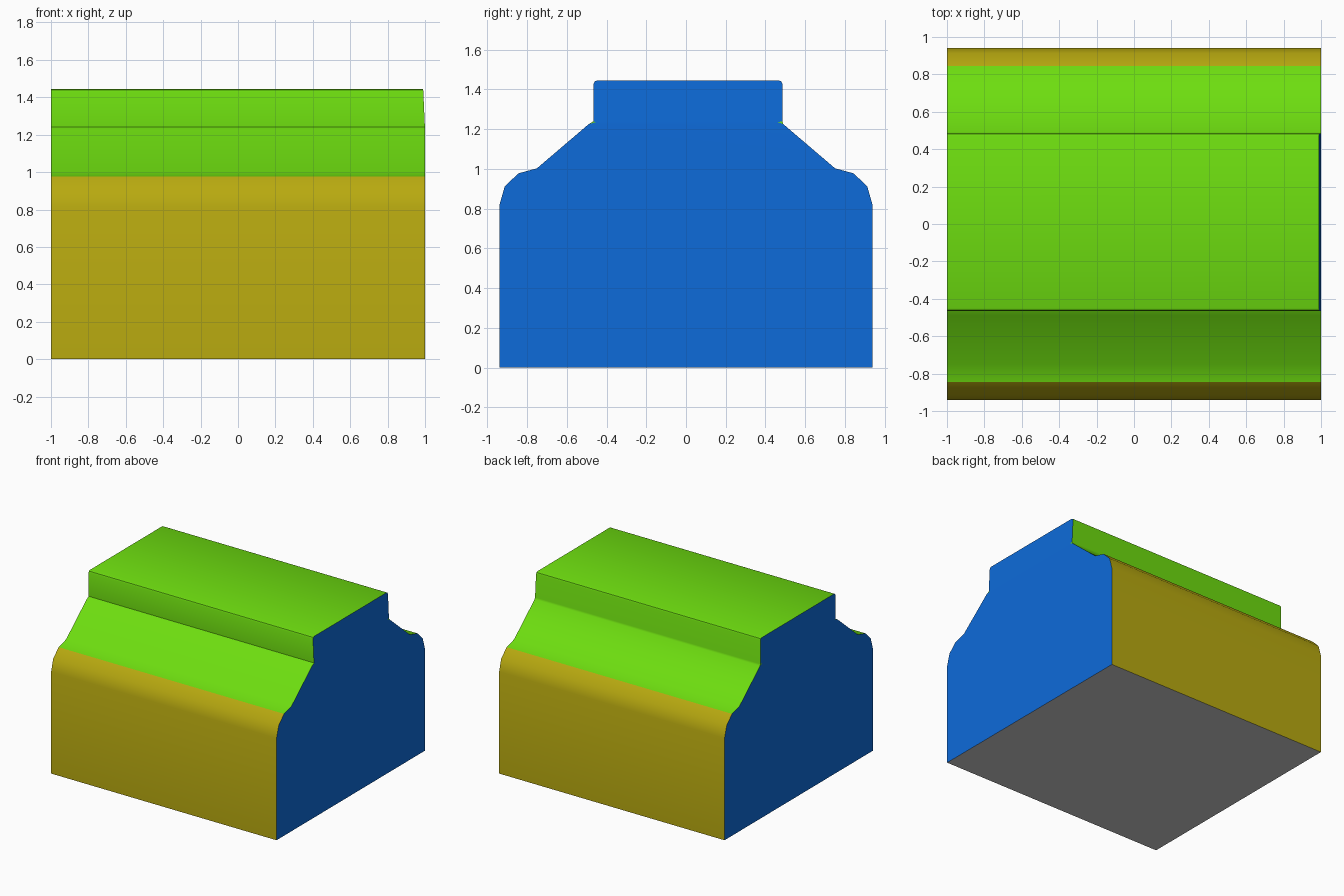
import bpy, bmesh, math

if "Cube" in bpy.data.objects:
    bpy.data.objects.remove(bpy.data.objects["Cube"])

def material(name, rgb):
    m = bpy.data.materials.new(name)
    m.diffuse_color = (*rgb, 1)
    m.use_nodes = True
    m.node_tree.nodes["Principled BSDF"].inputs["Base Color"].default_value = m.diffuse_color
    return m

GREEN = material("green", (0.155, 0.73, 0.005))
OLIVE = material("olive", (0.48, 0.40, 0.005))
BLUE = material("blue", (0.004, 0.147, 0.70))

SHOULDER = 1.225   # height where the raised ridge starts
TOP = 1.445

def right_end(z):
    # the ridge leans slightly inward at the right end
    return 1 - 0.01 * max(0, z - SHOULDER) / (TOP - SHOULDER)

def make(name, polys, mats):
    """polys: list of (vertex list, material index)"""
    bm = bmesh.new()
    for pts, idx in polys:
        f = bm.faces.new([bm.verts.new(p) for p in pts])
        f.material_index = idx
    bmesh.ops.remove_doubles(bm, verts=bm.verts, dist=0.0005)
    mesh = bpy.data.meshes.new(name)
    bm.to_mesh(mesh)
    bm.free()
    for m in mats:
        mesh.materials.append(m)
    ob = bpy.data.objects.new(name, mesh)
    bpy.context.collection.objects.link(ob)
    bpy.context.view_layer.objects.active = ob
    bpy.ops.object.select_all(action='DESELECT')
    ob.select_set(True)
    bpy.ops.object.shade_smooth_by_angle(angle=math.radians(35))
    return ob

def strip(name, profile, mat):
    """Sweep a (y, z) profile along the full length"""
    polys = []
    for (ya, za), (yb, zb) in zip(profile, profile[1:]):
        polys.append(([(-1, ya, za), (-1, yb, zb),
                       (right_end(zb), yb, zb), (right_end(za), ya, za)], 0))
    make(name, polys, [mat])

def mirrored(profile):
    return [(-y, z) for y, z in reversed(profile)]

# Profiles, bottom to top on the back half
wall = [(0.94, 0), (0.94, 0.815), (0.913, 0.91), (0.845, 0.977)]
slope = [(0.845, 0.977), (0.75, 1.003), (0.49, SHOULDER)]
ridge_back = [(0.485, 1.24), (0.485, 1.428), (0.48, 1.44), (0.468, TOP)]
ridge_front = [(y + 0.02, z) for y, z in mirrored(ridge_back)]
slope_front = mirrored(slope)

# Side walls
strip("back_wall", wall, OLIVE)
strip("front_wall", mirrored(wall), OLIVE)

# Roof with sloped shoulders and raised ridge
strip("roof", slope + ridge_back + ridge_front + slope_front, GREEN)

# End panels, each with two small green notches where the ridge meets the slope
lower = wall + slope[1:] + slope_front + mirrored(wall)[1:]
notch_b, notch_f = (0.463, 1.235), (-0.455, 1.235)
upper = [slope[-1], notch_b] + ridge_back + ridge_front + [notch_f, slope_front[0]]
tips = [[slope[-1], ridge_back[0], notch_b],
        [notch_f, ridge_front[-1], slope_front[0]]]

def end_panel(name, side):
    polys = []
    for outline, idx in [(lower, 0), (upper, 0)] + [(t, 1) for t in tips]:
        pts = [(right_end(z) if side > 0 else -1, y, z) for y, z in outline]
        polys.append((pts if side > 0 else pts[::-1], idx))
    make(name, polys, [BLUE, GREEN])

end_panel("right_end_panel", 1)
end_panel("left_end_panel", -1)

# Grey underside
make("base", [([(-1, -0.94, 0), (-1, 0.94, 0), (1, 0.94, 0), (1, -0.94, 0)], 0)], [])
